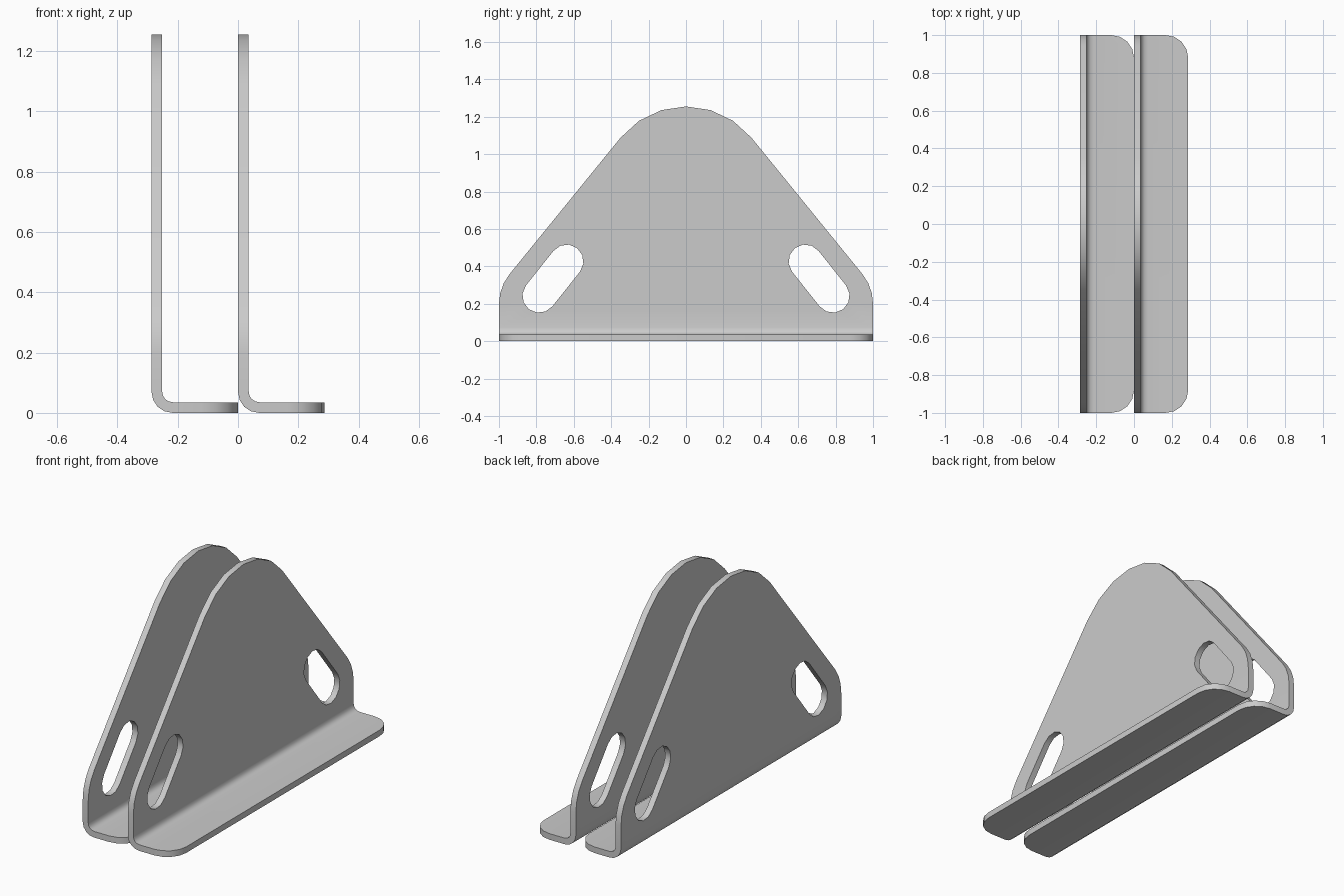
import bpy, bmesh
from math import sin, cos, radians

if "Cube" in bpy.data.objects:
    bpy.data.objects.remove(bpy.data.objects["Cube"])

T = 0.035        # sheet thickness
BEND = 0.07      # outer bend radius
WIDTH = 0.287    # flange depth


def arc(cx, cy, r, a0, a1, n):
    return [(cx + r * cos(radians(a0 + (a1 - a0) * i / n)),
             cy + r * sin(radians(a0 + (a1 - a0) * i / n))) for i in range(n + 1)]


def loop(bm, pts):
    vs = [bm.verts.new(p) for p in pts]
    return [bm.edges.new((vs[i], vs[i - 1])) for i in range(len(vs))]


def make_bracket(name):
    bm = bmesh.new()
    # upright plate outline (y, z), rounded shoulders and crown
    outline = [(-1, BEND), (1, BEND)]
    outline += arc(0.75, 0.2, 0.25, 0, 39, 3)
    outline += arc(0, 0.805, 0.45, 39, 141, 6)
    outline += arc(-0.75, 0.2, 0.25, 141, 180, 3)
    edges = loop(bm, [(0, y, z) for y, z in outline])
    # two slanted slots
    slot = arc(0.638, 0.427, 0.09, 38, 218, 6) + arc(0.785, 0.242, 0.09, 218, 398, 6)
    for s in (1, -1):
        edges += loop(bm, [(0, s * y, z) for y, z in slot])
    bmesh.ops.triangle_fill(bm, edges=edges, use_beauty=True)
    # rounded bend along the bottom
    rows = [[bm.verts.new((x, y, z)) for y in (-1, 1)]
            for x, z in arc(BEND, BEND, BEND, 180, 270, 4)]
    for a, b in zip(rows, rows[1:]):
        bm.faces.new((a[0], a[1], b[1], b[0]))
    # foot flange with rounded outer corners
    r = 0.12
    foot = [(BEND, -1)] + arc(WIDTH - r, -1 + r, r, -90, 0, 4)
    foot += arc(WIDTH - r, 1 - r, r, 0, 90, 4) + [(BEND, 1)]
    bm.faces.new([bm.verts.new((x, y, 0)) for x, y in foot])
    bmesh.ops.remove_doubles(bm, verts=bm.verts, dist=1e-4)
    # outer side faces -x and -z
    bmesh.ops.recalc_face_normals(bm, faces=bm.faces)
    bm.normal_update()
    if sum(f.normal.x for f in bm.faces) > 0:
        bmesh.ops.reverse_faces(bm, faces=bm.faces)
    me = bpy.data.meshes.new(name)
    bm.to_mesh(me)
    bm.free()
    ob = bpy.data.objects.new(name, me)
    bpy.context.collection.objects.link(ob)
    # sheet thickness grows inward
    mod = ob.modifiers.new("thickness", 'SOLIDIFY')
    mod.thickness = T
    mod.offset = -1
    mod.use_even_offset = True
    bpy.ops.object.select_all(action='DESELECT')
    ob.select_set(True)
    bpy.context.view_layer.objects.active = ob
    bpy.ops.object.modifier_apply(modifier=mod.name)
    bpy.ops.object.shade_smooth_by_angle(angle=radians(40))
    return ob


right = make_bracket("right_bracket")
left = right.copy()
left.data = right.data.copy()
left.name = "left_bracket"
left.location.x = -WIDTH
bpy.context.collection.objects.link(left)
